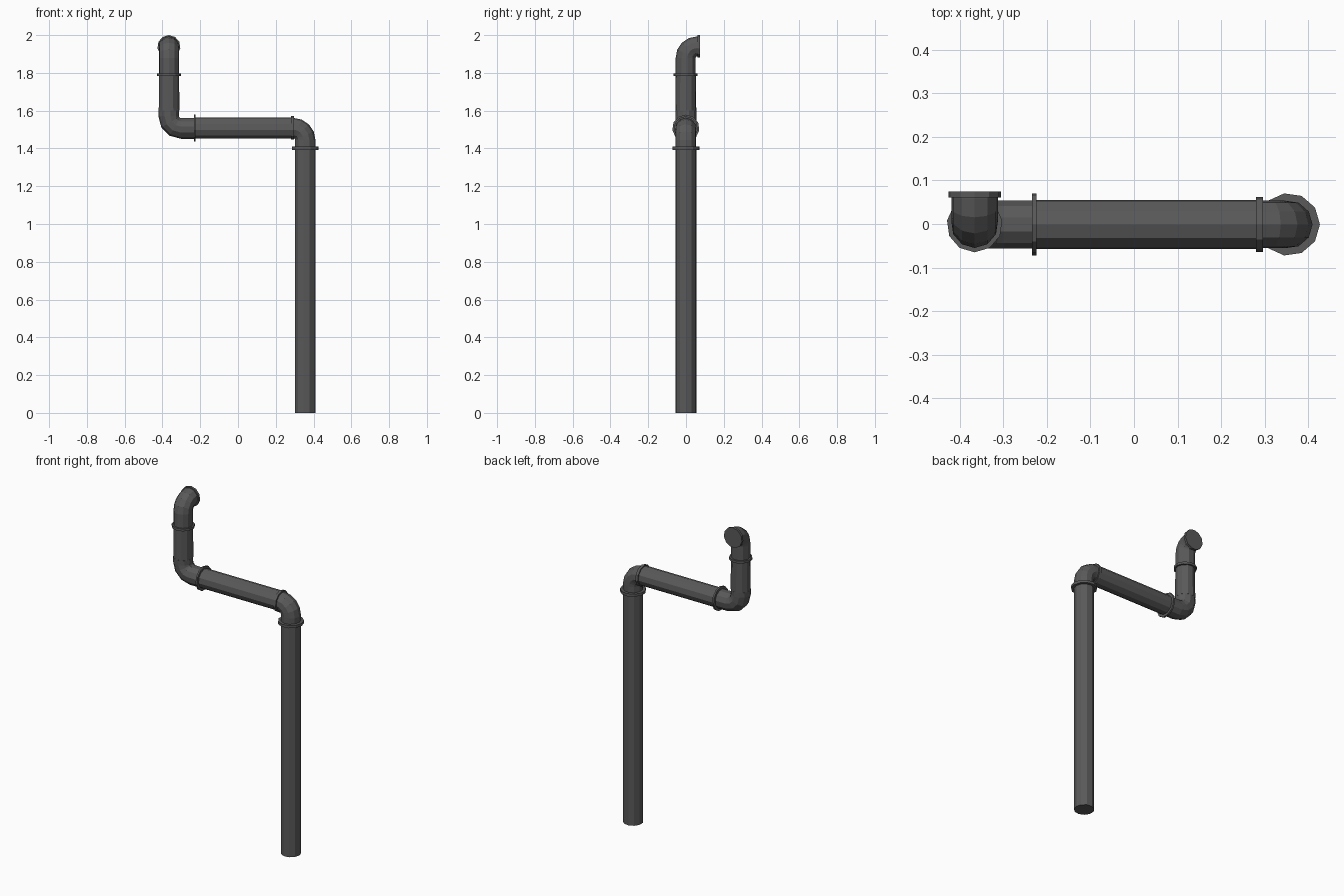
import bpy, bmesh, math
from mathutils import Vector

if "Cube" in bpy.data.objects:
    bpy.data.objects.remove(bpy.data.objects["Cube"])

SIDES = 11
CY = -0.001          # y of the pipe axis
RX, LX = 0.355, -0.366   # x of the right and left upright axes
HZ = 1.507           # z of the horizontal run
EZ = 1.939           # z of the outlet

mat = bpy.data.materials.new("dark grey metal")
mat.diffuse_color = (0.10, 0.10, 0.10, 1)
mat.use_nodes = True
mat.node_tree.nodes["Principled BSDF"].inputs["Base Color"].default_value = mat.diffuse_color


def sweep(name, path, tangents, radii, normal, start):
    """Capped tube along a planar path; first vertex of each ring sits at angle start from t x n."""
    bm = bmesh.new()
    n = Vector(normal).normalized()
    rings = []
    for p, t, r in zip(path, tangents, radii):
        b = Vector(t).normalized().cross(n)
        ring = []
        for i in range(SIDES):
            a = start + 2 * math.pi * i / SIDES
            ring.append(bm.verts.new(Vector(p) + r * (math.cos(a) * b + math.sin(a) * n)))
        rings.append(ring)
    for r0, r1 in zip(rings, rings[1:]):
        for i in range(SIDES):
            j = (i + 1) % SIDES
            bm.faces.new((r0[i], r0[j], r1[j], r1[i]))
    bm.faces.new(rings[0])
    bm.faces.new(rings[-1])
    bmesh.ops.recalc_face_normals(bm, faces=bm.faces)
    me = bpy.data.meshes.new(name)
    bm.to_mesh(me)
    bm.free()
    me.materials.append(mat)
    ob = bpy.data.objects.new(name, me)
    bpy.context.collection.objects.link(ob)
    return ob


def straight(name, a, b, r0, r1, normal, start=0.0):
    t = Vector(b) - Vector(a)
    return sweep(name, [a, b], [t, t], [r0, r1], normal, start)


def elbow(name, corner, d_in, d_out, bend, lead_in, lead_out, r, segs, start=0.0):
    """Quarter bend around a corner point, with straight leads either side."""
    c, u, v = Vector(corner), Vector(d_in), Vector(d_out)
    centre = c - u * bend + v * bend
    path, tans = [c - u * lead_in], [u]
    for i in range(segs + 1):
        a = math.pi / 2 * i / segs
        path.append(centre - v * bend * math.cos(a) + u * bend * math.sin(a))
        tans.append(u * math.cos(a) + v * math.sin(a))
    path.append(c + v * lead_out)
    tans.append(v)
    return sweep(name, path, tans, [r] * len(path), u.cross(v), start)


X, Y, Z = Vector((1, 0, 0)), Vector((0, 1, 0)), Vector((0, 0, 1))

# Pipes; ring starts face the outside of the bends
straight("lower_pipe", (RX, CY, 0), (RX, CY, 1.40), 0.056, 0.056, -Y)
straight("horizontal_pipe", (0.288, CY, HZ), (-0.229, CY, HZ), 0.057, 0.057, -Y)
straight("upper_pipe", (LX, CY, 1.60), (LX, CY, 1.79), 0.056, 0.054, -Y)

# Elbows
elbow("right_elbow", (RX, CY, HZ), Z, -X, 0.063, 0.107, 0.07, 0.055, 4)
elbow("left_elbow", (LX, CY, HZ), -X, Z, 0.065, 0.137, 0.094, 0.056, 3)
elbow("outlet_elbow", (LX, CY, EZ), Z, Y, 0.060, 0.149, 0.065, 0.054, 4)

# Collars: centre, direction, radius, half thickness, ring normal
collars = {
    "lower_collar": ((RX, CY, 1.401), Z, 0.072, 0.008, -Y),
    "right_collar": ((0.288, CY, HZ), -X, 0.0635, 0.008, -Y),
    "left_collar": ((-0.229, CY, HZ), -X, 0.072, 0.005, -Y),
    "upper_collar": ((LX, CY, 1.790), Z, 0.064, 0.007, -X),
    "outlet_flange": ((LX, CY + 0.0685, EZ), Y, 0.061, 0.007, -X),
}
for name, (c, d, r, h, n) in collars.items():
    c = Vector(c)
    straight(name, c - d * h, c + d * h, r, r, n)
